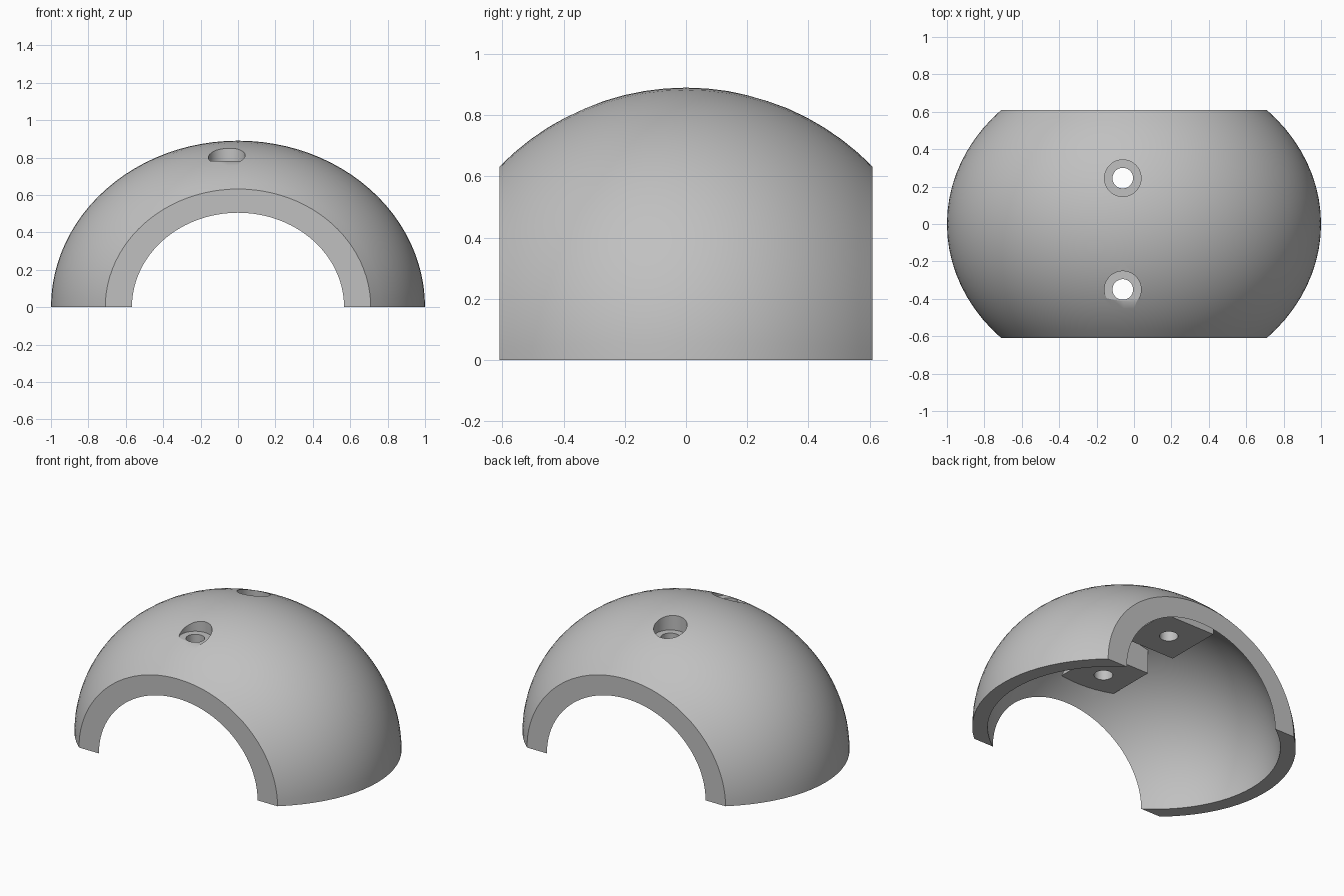
import bpy
import math
from mathutils import Matrix

cube = bpy.data.objects.get("Cube")
if cube:
    bpy.data.objects.remove(cube, do_unlink=True)

OUTER = (1.0, 0.866, 0.89)   # half axes of the dome
INNER_SCALE = 0.905          # hollow relative to the dome
HALF_DEPTH = 0.61            # flat front and back cuts
HOLE_X, HOLE_YS = -0.06, (-0.35, 0.245)
PAD_HALF, PAD_Z, SEAT_Z = 0.185, 0.6, 0.78


def ellipsoid(name, scale):
    """Half axes follow the dome; the poles lie on y, outside the cuts."""
    bpy.ops.mesh.primitive_uv_sphere_add(segments=96, ring_count=40, radius=1)
    ob = bpy.context.object
    ob.name = name
    ob.data.transform(Matrix.Rotation(math.pi / 2, 4, 'X'))
    ob.data.transform(Matrix.Diagonal([a * scale for a in OUTER] + [1]))
    return ob


def box(name, low, high):
    bpy.ops.mesh.primitive_cube_add(size=1)
    ob = bpy.context.object
    ob.name = name
    mid = [(a + b) / 2 for a, b in zip(low, high)]
    size = [b - a for a, b in zip(low, high)]
    ob.data.transform(Matrix.Translation(mid) @ Matrix.Diagonal(size + [1]))
    return ob


def cylinder(name, radius, y, low, high):
    bpy.ops.mesh.primitive_cylinder_add(vertices=48, radius=radius, depth=high - low)
    ob = bpy.context.object
    ob.name = name
    ob.data.transform(Matrix.Translation((HOLE_X, y, (low + high) / 2)))
    return ob


def boolean(target, helper, operation):
    """Apply a boolean and discard the helper."""
    helper.hide_render = True
    mod = target.modifiers.new(operation.title(), 'BOOLEAN')
    mod.operation = operation
    mod.solver = 'EXACT'
    mod.object = helper
    bpy.context.view_layer.objects.active = target
    bpy.ops.object.modifier_apply(modifier=mod.name)
    bpy.data.objects.remove(helper, do_unlink=True)


# Hollow, with a square block left standing for each bolt pad
hollow = ellipsoid("hollow_cutter", INNER_SCALE)
for y in HOLE_YS:
    pad = box("pad_helper", (HOLE_X - PAD_HALF, y - PAD_HALF, PAD_Z),
              (HOLE_X + PAD_HALF, y + PAD_HALF, 1.2))
    boolean(hollow, pad, 'DIFFERENCE')

# Dome shell, trimmed flat at the front, back and bottom
shell = ellipsoid("dome_shell", 1)
boolean(shell, hollow, 'DIFFERENCE')
trim = box("trim_helper", (-2, -HALF_DEPTH, 0), (2, HALF_DEPTH, 2))
boolean(shell, trim, 'INTERSECT')

# Counterbored bolt holes
for y in HOLE_YS:
    boolean(shell, cylinder("seat_cutter", 0.098, y, SEAT_Z, 1.3), 'DIFFERENCE')
    boolean(shell, cylinder("bolt_cutter", 0.055, y, 0.4, 1.2), 'DIFFERENCE')

# Plain grey finish
grey = bpy.data.materials.new("plain_grey")
grey.use_nodes = True
colour = (0.53, 0.53, 0.53, 1)
grey.diffuse_color = colour
grey.node_tree.nodes["Principled BSDF"].inputs["Base Color"].default_value = colour
shell.data.materials.clear()
shell.data.materials.append(grey)
for face in shell.data.polygons:
    face.material_index = 0

bpy.ops.object.select_all(action='DESELECT')
shell.select_set(True)
bpy.context.view_layer.objects.active = shell
bpy.ops.object.shade_smooth_by_angle(angle=math.radians(30))
